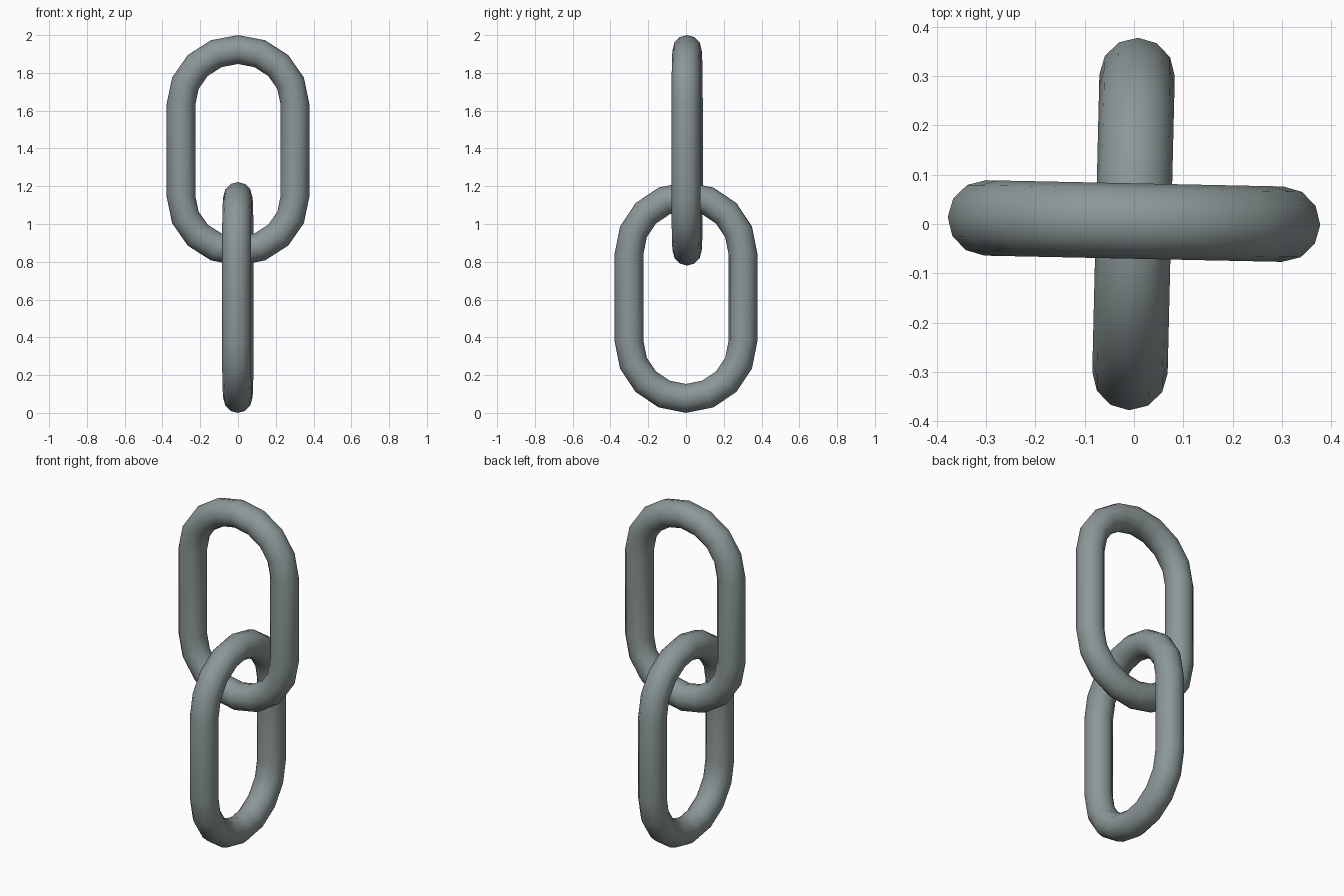
import bpy, math
from mathutils import Vector, Matrix

if "Cube" in bpy.data.objects:
    bpy.data.objects.remove(bpy.data.objects["Cube"])

steel = bpy.data.materials.new("grey steel")
steel.diffuse_color = (0.26, 0.31, 0.31, 1)
steel.use_nodes = True
steel.node_tree.nodes["Principled BSDF"].inputs["Base Color"].default_value = steel.diffuse_color

TUBE = 0.0765   # radius of the bar
HALF_W = 0.3015 # centre line half width
SIDES = 12
ARC = 8         # segments in each end bend


def link(name, centre, half_straight, bend_h, yaw):
    # centre line: two bends joined by straight sides
    verts, faces = [], []
    n = 2 * (ARC + 1)
    for end in range(2):
        for i in range(ARC + 1):
            t = math.pi * (end + i / ARC)
            shift = half_straight if end == 0 else -half_straight
            p = Vector((HALF_W * math.cos(t), 0, bend_h * math.sin(t) + shift))
            # outward direction, square to the centre line
            out = Vector((bend_h * math.cos(t), 0, HALF_W * math.sin(t))).normalized()
            for k in range(SIDES):
                a = 2 * math.pi * k / SIDES
                verts.append(p + TUBE * (out * math.cos(a) + Vector((0, 1, 0)) * math.sin(a)))
    for i in range(n):
        j = (i + 1) % n
        for k in range(SIDES):
            m = (k + 1) % SIDES
            faces.append((i * SIDES + k, i * SIDES + m, j * SIDES + m, j * SIDES + k))
    mesh = bpy.data.meshes.new(name)
    mesh.from_pydata(verts, [], faces)
    mesh.transform(Matrix.Translation(centre) @ Matrix.Rotation(yaw, 4, 'Z'))
    # make the faces point outward
    import bmesh
    bm = bmesh.new()
    bm.from_mesh(mesh)
    bmesh.ops.recalc_face_normals(bm, faces=bm.faces)
    bm.to_mesh(mesh)
    bm.free()
    mesh.shade_smooth()
    mesh.materials.append(steel)
    ob = bpy.data.objects.new(name, mesh)
    bpy.context.collection.objects.link(ob)


# upper link faces the front, lower link faces the side
link("upper_link", Vector((0, 0.006, 1.39)), 0.245, 0.2885, -0.021)
link("lower_link", Vector((-0.001, 0, 0.611)), 0.231, 0.3035, math.pi / 2 - 0.024)
